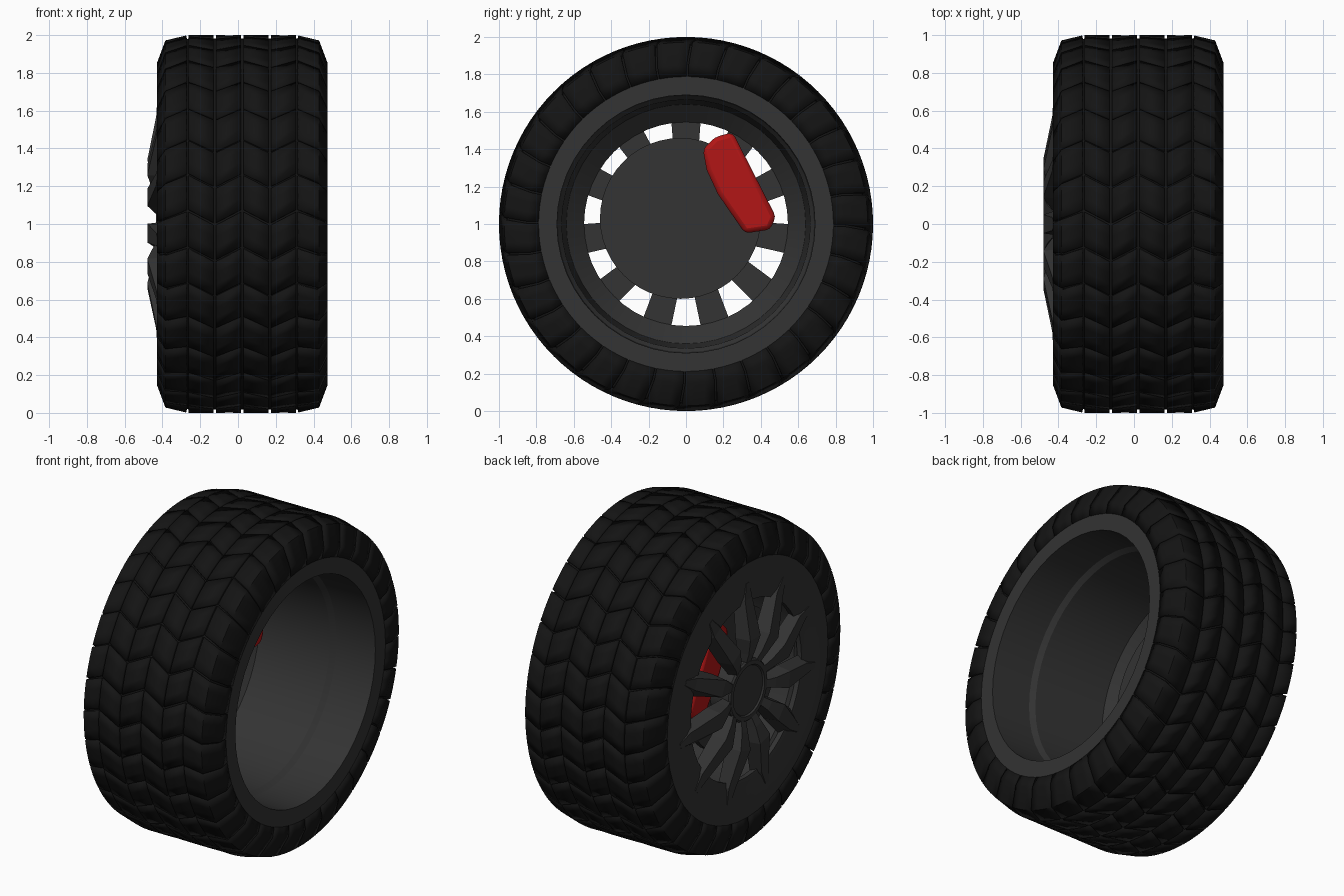
import bpy, bmesh, math
from mathutils import Matrix, Vector

cube = bpy.data.objects.get("Cube")
if cube:
    bpy.data.objects.remove(cube, do_unlink=True)

CENTRE = Vector((0, 0, 1))
SPOKES = 11
TILES = 32


def material(name, colour, rough):
    m = bpy.data.materials.new(name)
    m.use_nodes = True
    m.diffuse_color = (*colour, 1)
    bsdf = m.node_tree.nodes["Principled BSDF"]
    bsdf.inputs["Base Color"].default_value = (*colour, 1)
    bsdf.inputs["Roughness"].default_value = rough
    return m


RUBBER = material("rubber", (0.007, 0.007, 0.007), 0.8)
ALLOY = material("dark_alloy", (0.033, 0.033, 0.033), 0.5)
RED = material("red_paint", (0.45, 0.008, 0.008), 0.4)


def finish(bm, name, mat, smooth=None, recalc=True):
    if recalc:
        bmesh.ops.recalc_face_normals(bm, faces=bm.faces)
    mesh = bpy.data.meshes.new(name)
    bm.to_mesh(mesh)
    bm.free()
    ob = bpy.data.objects.new(name, mesh)
    ob.location = CENTRE
    mesh.materials.append(mat)
    bpy.context.collection.objects.link(ob)
    if smooth:
        bpy.ops.object.select_all(action="DESELECT")
        ob.select_set(True)
        bpy.context.view_layer.objects.active = ob
        bpy.ops.object.shade_smooth_by_angle(angle=math.radians(smooth))
    return ob


def around(x, r, angle):
    """Point on the wheel; the angle rises from the front."""
    return Vector((x, -r * math.cos(angle), r * math.sin(angle)))


def lathe(name, profile, mat, segments=64):
    """Revolve a closed (x, radius) outline about the axle."""
    bm = bmesh.new()
    rings = [[bm.verts.new(around(x, r, math.tau * s / segments)) for x, r in profile]
             for s in range(segments)]
    n = len(profile)
    for s in range(segments):
        a, b = rings[s], rings[(s + 1) % segments]
        for i in range(n):
            j = (i + 1) % n
            bm.faces.new((a[i], a[j], b[j], b[i]))
    return finish(bm, name, mat, 30)


def tread_row(name, path):
    """Ring of tiles; path points are (x, radius, chevron lead)."""
    bm = bmesh.new()
    pitch = math.tau / TILES
    gap = 0.012
    for t in range(TILES):
        cols = []
        for k in range(4):
            offset = t * pitch + gap / 2 + (pitch - gap) * k / 3
            cols.append([bm.verts.new(around(x, r, offset + lead)) for x, r, lead in path])
        for a, b in zip(cols, cols[1:]):
            for i in range(len(path) - 1):
                bm.faces.new((a[i], a[i + 1], b[i + 1], b[i]))
    # Make every face look away from the tyre core
    bm.normal_update()
    for f in bm.faces:
        c = f.calc_center_median()
        core = Vector((0.02, c.y, c.z))
        radial = Vector((0, c.y, c.z)).normalized()
        if f.normal.dot(radial + (c - core) * 2) < 0:
            f.normal_flip()
    ob = finish(bm, name, RUBBER, 30, recalc=False)
    mod = ob.modifiers.new("thickness", "SOLIDIFY")
    mod.thickness = 0.03
    mod.offset = -1
    return ob


# Tyre core
lathe("tyre_core", [(-0.41, 0.77), (-0.415, 0.85), (-0.37, 0.955), (-0.26, 0.982),
                    (0.31, 0.982), (0.42, 0.955), (0.46, 0.85), (0.455, 0.77),
                    (0.4, 0.7), (-0.35, 0.7)], RUBBER)

# Chevron tread rows between the grooves
LEAD = 0.07
MID = 0.0225
GROOVES = [MID + 0.145 * i for i in range(-2, 3)]
for i in range(4):
    low, high = (LEAD, 0) if i % 2 == 0 else (0, LEAD)
    tread_row(f"tread_row_{i + 1}", [(GROOVES[i] + 0.006, 1.0, low),
                                     (GROOVES[i + 1] - 0.006, 1.0, high)])

# Shoulder blocks running down both sidewalls
for side, label in ((-1, "right"), (1, "left")):
    tread_row(f"shoulder_{label}", [(MID + side * w, r, lead) for w, r, lead in (
        (0.297, 0.998, LEAD), (0.407, 0.972, 0.03), (0.4525, 0.85, 0.01),
        (0.447, 0.788, 0.01))])

# Rim barrel with rear flange and front face ring
lathe("rim", [(0.465, 0.792), (0.465, 0.69), (0.2, 0.685), (0.17, 0.665),
              (-0.3, 0.64), (-0.385, 0.545), (-0.415, 0.545), (-0.425, 0.6),
              (-0.425, 0.792), (-0.36, 0.72), (0.4, 0.72)], ALLOY, 48)

# Spokes: raised, tapered blades
bm = bmesh.new()
SECTIONS = [  # radius, top half width, base half width, top x
    (0.14, 0.02, 0.03, -0.42), (0.24, 0.03, 0.045, -0.455), (0.34, 0.05, 0.062, -0.48),
    (0.57, 0.035, 0.08, -0.433), (0.67, 0.015, 0.05, -0.427)]
for s in range(SPOKES):
    turn = Matrix.Rotation(math.tau * s / SPOKES, 3, "X")
    rows = [[bm.verts.new(turn @ Vector(p)) for p in (
        (-0.385, -base, r), (top_x, -top, r), (top_x, top, r), (-0.385, base, r))]
        for r, top, base, top_x in SECTIONS]
    for a, b in zip(rows, rows[1:]):
        for i in range(4):
            j = (i + 1) % 4
            bm.faces.new((a[i], a[j], b[j], b[i]))
    bm.faces.new(rows[0])
    bm.faces.new(rows[-1])
finish(bm, "spokes", ALLOY)

# Hub ring with recessed cap
lathe("hub_ring", [(-0.3, 0.19), (-0.425, 0.19), (-0.435, 0.18), (-0.435, 0.155),
                   (-0.42, 0.145), (-0.3, 0.145)], ALLOY, 32)


def disc(name, radius, x0, x1, shift=(0, 0)):
    bm = bmesh.new()
    bmesh.ops.create_cone(bm, cap_ends=True, segments=48, radius1=radius, radius2=radius,
                          depth=x1 - x0)
    bm.transform(Matrix.Translation(((x0 + x1) / 2, *shift)) @ Matrix.Rotation(math.pi / 2, 4, "Y"))
    return finish(bm, name, ALLOY, 30)


disc("hub_cap", 0.15, -0.425, -0.3)
disc("brake_disc", 0.43, -0.3, -0.26, (-0.03, 0.03))

# Brake caliper straddling the disc
bm = bmesh.new()
outline = [(0.09, 0.40), (0.155, 0.465), (0.25, 0.49), (0.48, 0.04),
           (0.45, -0.03), (0.315, -0.05), (0.17, 0.16), (0.11, 0.29)]
face = bm.faces.new([bm.verts.new((-0.365, y, z)) for y, z in outline])
grown = bmesh.ops.extrude_face_region(bm, geom=[face])["geom"]
bmesh.ops.translate(bm, vec=(0.22, 0, 0),
                    verts=[g for g in grown if isinstance(g, bmesh.types.BMVert)])
caliper = finish(bm, "brake_caliper", RED, 40)
bevel = caliper.modifiers.new("soft_edges", "BEVEL")
bevel.width = 0.025
bevel.segments = 2
